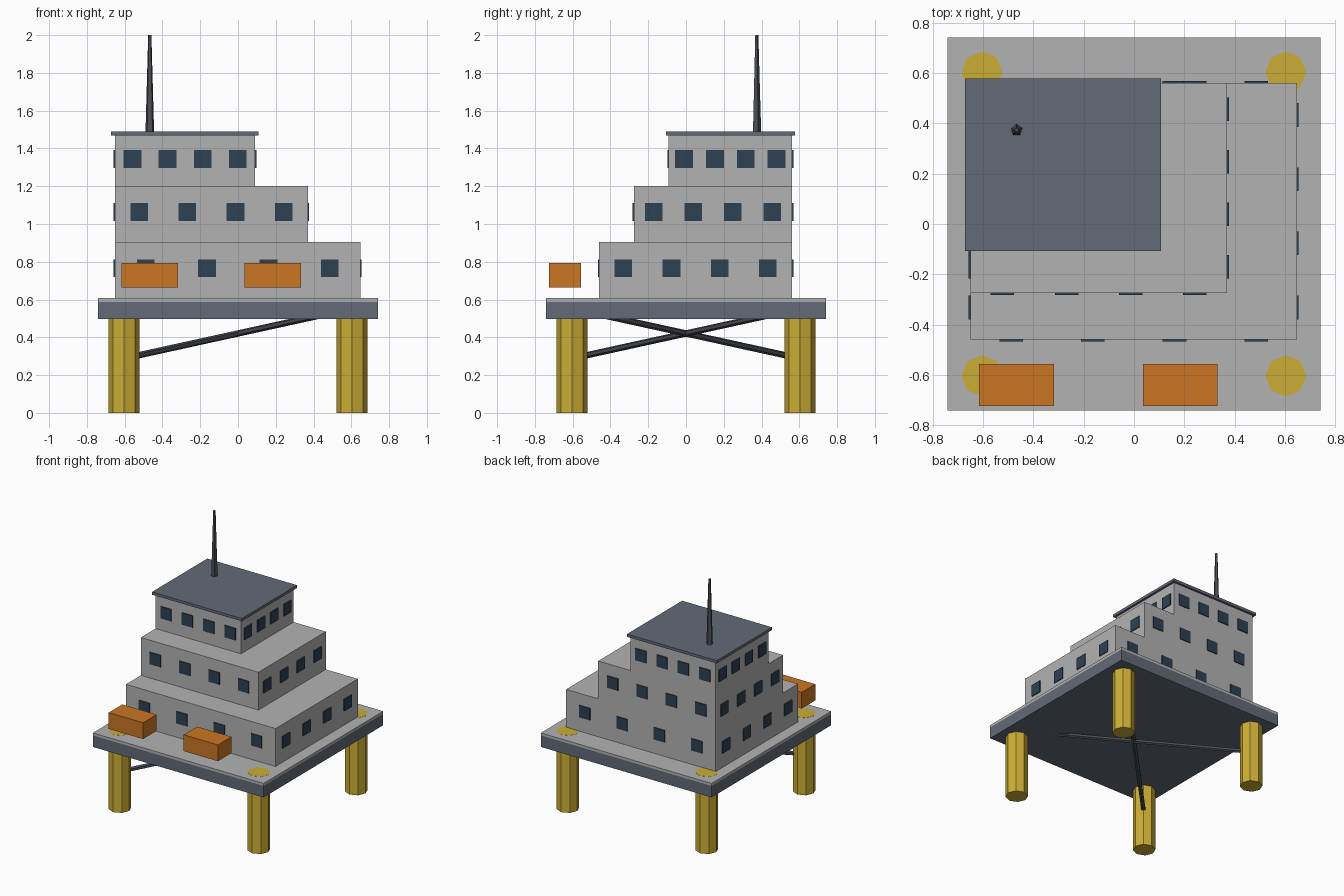
import bpy, bmesh
from mathutils import Matrix, Vector

if "Cube" in bpy.data.objects:
    bpy.data.objects.remove(bpy.data.objects["Cube"])


def material(name, rgb):
    mat = bpy.data.materials.new(name)
    mat.use_nodes = True
    mat.diffuse_color = (*rgb, 1)
    mat.node_tree.nodes["Principled BSDF"].inputs["Base Color"].default_value = (*rgb, 1)
    return mat


GREY = material("light grey paint", (0.45, 0.45, 0.45))
STEEL = material("blue grey steel", (0.125, 0.145, 0.185))
DARK = material("dark metal", (0.07, 0.075, 0.088))
YELLOW = material("yellow paint", (0.60, 0.42, 0.035))
ORANGE = material("orange paint", (0.60, 0.18, 0.017))
GLASS = material("dark blue glass", (0.026, 0.053, 0.088))


def finish(name, bm, mat):
    mesh = bpy.data.meshes.new(name)
    bm.to_mesh(mesh)
    bm.free()
    mesh.materials.append(mat)
    obj = bpy.data.objects.new(name, mesh)
    bpy.context.collection.objects.link(obj)
    return obj


def add_box(bm, low, high):
    low, high = Vector(low), Vector(high)
    place = Matrix.Translation((low + high) / 2) @ Matrix.Diagonal((*(high - low), 1))
    bmesh.ops.create_cube(bm, size=1, matrix=place)


def box(name, low, high, mat):
    bm = bmesh.new()
    add_box(bm, low, high)
    return finish(name, bm, mat)


def pole(name, start, end, r1, r2, sides, mat):
    start, end = Vector(start), Vector(end)
    axis = end - start
    turn = Matrix() if axis.xy.length == 0 else axis.to_track_quat("Z", "Y").to_matrix().to_4x4()
    bm = bmesh.new()
    bmesh.ops.create_cone(bm, cap_ends=True, segments=sides, radius1=r1, radius2=r2,
                          depth=axis.length, matrix=Matrix.Translation((start + end) / 2) @ turn)
    return finish(name, bm, mat)


# Platform deck
HALF, DECK = 0.742, 0.607
box("deck_slab", (-HALF, -HALF, 0.497), (HALF, HALF, 0.587), STEEL)
box("deck_plate", (-HALF, -HALF, 0.587), (HALF, HALF, DECK), GREY)

# Legs, reaching just through the deck
LEG = 0.604
for side, x in (("right", -LEG), ("left", LEG)):
    for end, y in (("front", -LEG), ("back", LEG)):
        pole(f"{end}_{side}_leg", (x, y, 0), (x, y, DECK + 0.001), 0.082, 0.082, 8, YELLOW)

# Crossed diagonal braces under the deck
for name, s in (("first_brace", 1), ("second_brace", -1)):
    pole(name, (-LEG, -s * LEG, 0.288), (LEG, s * LEG, 0.553), 0.017, 0.017, 6, DARK)


def window_ring(name, x0, x1, y0, y1, z, count=4, half=0.047, out=0.007):
    """Evenly spaced window plates on all four walls."""
    bm = bmesh.new()
    for i in range(count):
        t = (i + 0.5) / count
        x, y = x0 + (x1 - x0) * t, y0 + (y1 - y0) * t
        for wall, sign in ((y0, -1), (y1, 1)):
            a, b = sorted((wall - sign * 0.002, wall + sign * out))
            add_box(bm, (x - half, a, z - half), (x + half, b, z + half))
        for wall, sign in ((x0, -1), (x1, 1)):
            a, b = sorted((wall - sign * 0.002, wall + sign * out))
            add_box(bm, (a, y - half, z - half), (b, y + half, z + half))
    finish(name, bm, GLASS)


# Stepped accommodation block: name, left wall, front wall, bottom, top, window height
RIGHT, BACK = -0.651, 0.561
for name, x1, y0, z0, z1, zw in (
    ("lower_storey", 0.648, -0.460, DECK, 0.905, 0.766),
    ("middle_storey", 0.370, -0.275, 0.905, 1.202, 1.063),
    ("upper_storey", 0.091, -0.092, 1.202, 1.468, 1.344),
):
    box(name, (RIGHT, y0, z0), (x1, BACK, z1), GREY)
    window_ring(name + "_windows", RIGHT, x1, y0, BACK, zw)

# Roof and mast
box("roof", (-0.672, -0.107, 1.468), (0.108, 0.578, 1.49), STEEL)
pole("mast", (-0.467, 0.374, 1.485), (-0.467, 0.374, 2.0), 0.024, 0.009, 5, DARK)

# Lifeboats at the front edge
for name, x in (("right_lifeboat", -0.467), ("left_lifeboat", 0.184)):
    box(name, (x - 0.149, -0.724, 0.665), (x + 0.149, -0.556, 0.793), ORANGE)
